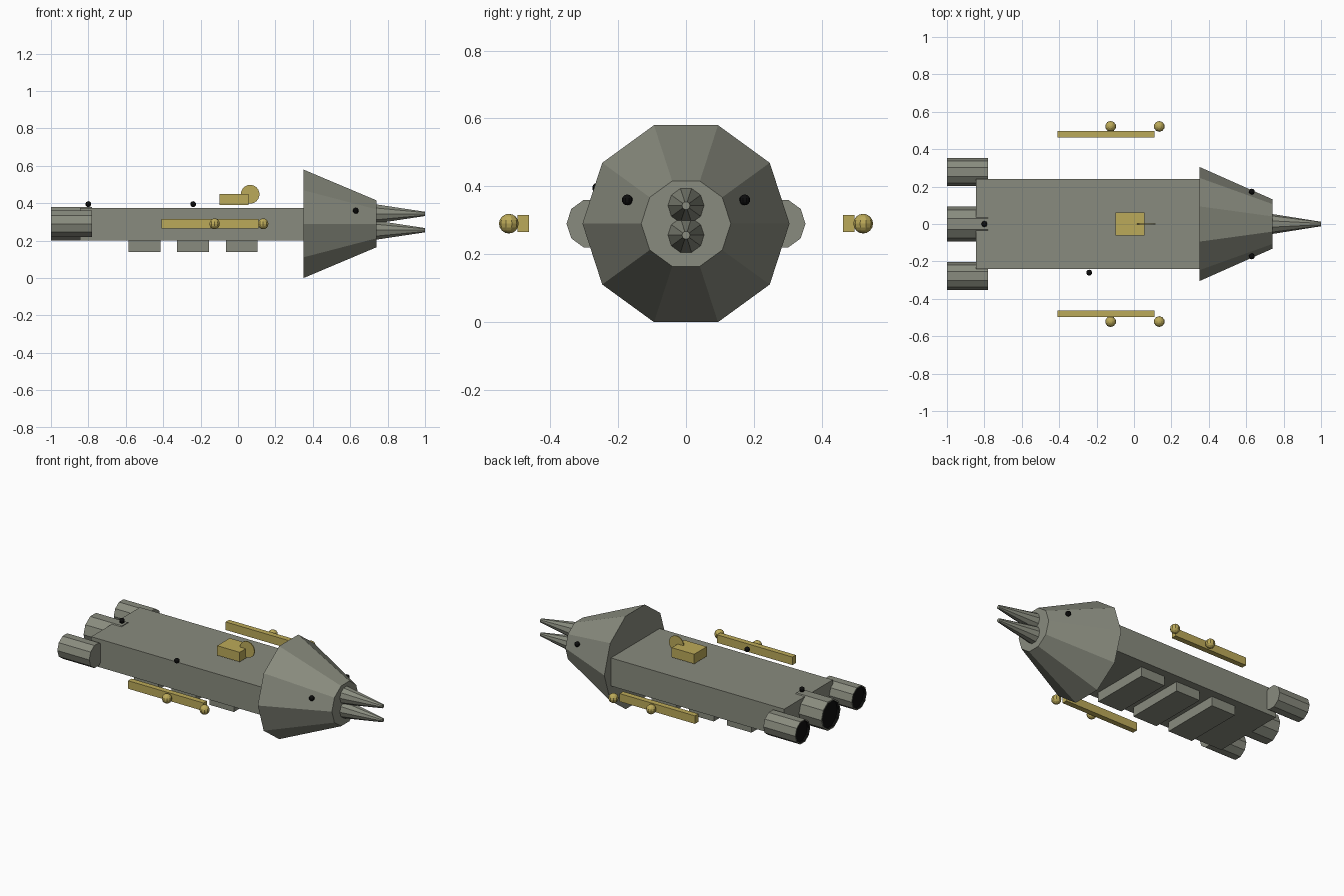
import bpy, bmesh
from math import sin, cos, pi
from mathutils import Matrix, Vector

if "Cube" in bpy.data.objects:
    bpy.data.objects.remove(bpy.data.objects["Cube"])


def material(name, rgb):
    m = bpy.data.materials.new(name)
    m.diffuse_color = (*rgb, 1)
    m.use_nodes = True
    m.node_tree.nodes["Principled BSDF"].inputs["Base Color"].default_value = m.diffuse_color
    return m


HULL = material("hull_grey", (0.25, 0.26, 0.21))
GOLD = material("gold", (0.50, 0.40, 0.10))
BLACK = material("black", (0.004, 0.004, 0.004))


def finish(name, bm, *mats):
    bmesh.ops.recalc_face_normals(bm, faces=bm.faces)
    me = bpy.data.meshes.new(name)
    bm.to_mesh(me)
    bm.free()
    for m in mats:
        me.materials.append(m)
    ob = bpy.data.objects.new(name, me)
    bpy.context.collection.objects.link(ob)
    return ob


def box(name, x, y, z, mat):
    bm = bmesh.new()
    lo, hi = Vector((x[0], y[0], z[0])), Vector((x[1], y[1], z[1]))
    bmesh.ops.create_cube(bm, size=1, matrix=Matrix.Translation((lo + hi) / 2)
                          @ Matrix.Diagonal((*(hi - lo), 1)))
    return finish(name, bm, mat)


def ball(name, centre, r, mat):
    bm = bmesh.new()
    bmesh.ops.create_uvsphere(bm, u_segments=10, v_segments=8, radius=r,
                              matrix=Matrix.Translation(centre))
    return finish(name, bm, mat)


def turned(name, profile, y=0.0, z=0.29, dark_from=99, n=10):
    """Ten-sided body along x from (x, radius) points; later faces may be black."""
    bm = bmesh.new()
    rings = [[bm.verts.new((x, y + r * cos(2 * pi * k / n), z + r * sin(2 * pi * k / n)))
              for k in range(n)] for x, r in profile]
    bm.faces.new(rings[0])
    for i, (a, b) in enumerate(zip(rings, rings[1:])):
        for k in range(n):
            f = bm.faces.new((a[k], a[(k + 1) % n], b[(k + 1) % n], b[k]))
            f.material_index = int(i >= dark_from)
    cap = bm.faces.new(rings[-1])
    cap.material_index = int(dark_from < 99)
    return finish(name, bm, HULL, BLACK)


# main hull and belly pods
box("hull", (-0.845, 0.35), (-0.24, 0.24), (0.20, 0.375), HULL)
for i, x in enumerate((-0.5, -0.24, 0.02)):
    box(f"belly_pod_{i + 1}", (x - 0.085, x + 0.085), (-0.19, 0.19), (0.14, 0.21), HULL)

# flared nose and twin spikes
turned("nose", [(0.35, 0.305), (0.74, 0.132)])
for label, z in (("upper", 0.343), ("lower", 0.256)):
    turned(f"{label}_spike", [(0.735, 0.054), (1.0, 0.012)], z=z)

# engines with dark openings
for label, y, r in (("left", 0.278, 0.074), ("middle", 0, 0.094), ("right", -0.278, 0.074)):
    turned(f"{label}_engine",
           [(-0.78, r), (-1.0, r), (-1.0, r * 0.9), (-0.985, r * 0.9)], y=y, dark_from=2)

# side rails, each carrying two balls
for label, s in (("left", 1), ("right", -1)):
    box(f"{label}_rail", (-0.41, 0.11), sorted((s * 0.463, s * 0.497)), (0.265, 0.315), GOLD)
    for i, x in enumerate((-0.125, 0.135)):
        ball(f"{label}_rail_ball_{i + 1}", (x, s * 0.522, 0.29), 0.029, GOLD)

# sensor block and upright disc on top
box("sensor_block", (-0.10, 0.055), (-0.062, 0.062), (0.39, 0.45), GOLD)
bm = bmesh.new()
bmesh.ops.create_cone(bm, cap_ends=True, segments=24, radius1=0.05, radius2=0.05, depth=0.006,
                      matrix=Matrix.Translation((0.065, 0, 0.448)) @ Matrix.Rotation(pi / 2, 4, 'X'))
finish("sensor_disc", bm, GOLD)

# small black lamps
for i, p in enumerate(((-0.80, 0, 0.395), (-0.24, -0.26, 0.395),
                       (0.63, -0.173, 0.36), (0.63, 0.173, 0.36))):
    ball(f"lamp_{i + 1}", p, 0.016, BLACK)
